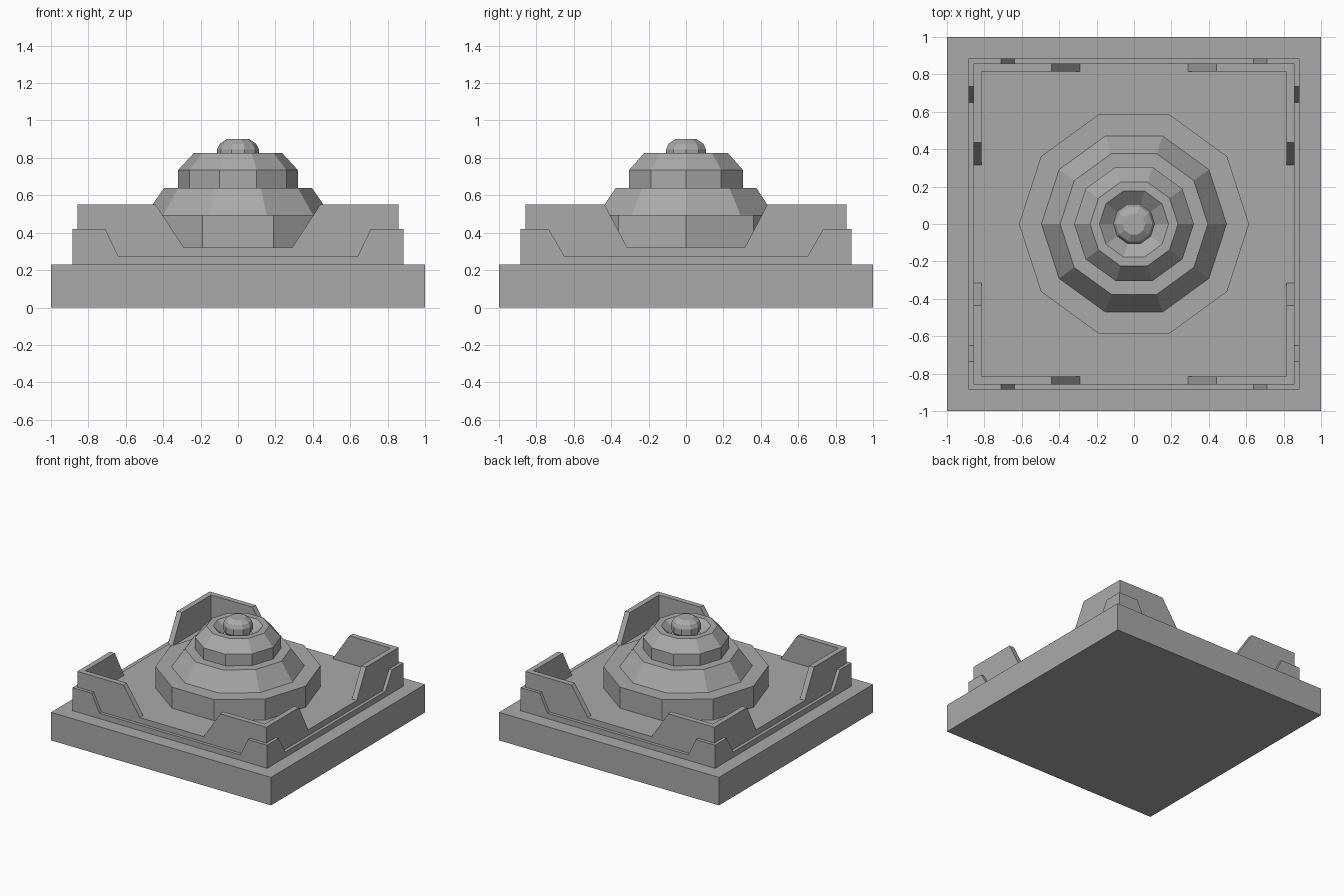
import bpy, bmesh, math

if "Cube" in bpy.data.objects:
    bpy.data.objects.remove(bpy.data.objects["Cube"], do_unlink=True)

stone = bpy.data.materials.new("grey_stone")
stone.use_nodes = True
stone.diffuse_color = (0.4, 0.4, 0.4, 1)
stone.node_tree.nodes["Principled BSDF"].inputs["Base Color"].default_value = (0.4, 0.4, 0.4, 1)


def finish(name, bm):
    bmesh.ops.recalc_face_normals(bm, faces=bm.faces)
    mesh = bpy.data.meshes.new(name)
    bm.to_mesh(mesh)
    bm.free()
    mesh.materials.append(stone)
    ob = bpy.data.objects.new(name, mesh)
    bpy.context.collection.objects.link(ob)
    return ob


def block(name, half, z0, z1):
    bm = bmesh.new()
    bmesh.ops.create_cube(bm, size=1)
    for v in bm.verts:
        v.co = (v.co.x * 2 * half, v.co.y * 2 * half, z0 + (v.co.z + 0.5) * (z1 - z0))
    return finish(name, bm)


def loft(name, rings, sides=10):
    """Stack of (radius, height) polygon rings, capped at both ends."""
    bm = bmesh.new()
    loops = []
    for r, z in rings:
        loops.append([bm.verts.new((r * math.cos(math.tau * i / sides),
                                    r * math.sin(math.tau * i / sides), z))
                      for i in range(sides)])
    for a, b in zip(loops, loops[1:]):
        for i in range(sides):
            j = (i + 1) % sides
            bm.faces.new((a[i], a[j], b[j], b[i]))
    bm.faces.new(loops[0])
    bm.faces.new(loops[-1])
    return finish(name, bm)


def notched_wall(name, half, thick, notch, z0, z1, z2, turn):
    """Mitred wall with a sloped gap in the middle, turned about z."""
    bm = bmesh.new()
    low, high = notch
    skins = []
    for depth, h in ((half, half), (half - thick, half - thick)):
        side = [(h, z0), (h, z2), (high, z2), (low, z1)]
        profile = side + [(-x, z) for x, z in reversed(side)]
        skins.append([bm.verts.new((x, -depth, z)) for x, z in profile])
    a, b = skins
    bm.faces.new(a)
    bm.faces.new(b)
    for i in range(len(a)):
        j = (i + 1) % len(a)
        bm.faces.new((a[i], a[j], b[j], b[i]))
    ob = finish(name, bm)
    ob.rotation_euler.z = turn * math.pi / 2


# Square base and raised floor
block("base", 1.0, 0, 0.23)
block("courtyard_floor", 0.815, 0.23, 0.322)

# Corner walls, outer low and inner high, on all four sides
for turn, side in enumerate(("front", "left", "back", "right")):
    along_x = turn % 2 == 0
    notched_wall("outer_wall_" + side, 0.885, 0.026,
                 (0.64, 0.71) if along_x else (0.65, 0.735), 0.23, 0.275, 0.42, turn)
    notched_wall("inner_wall_" + side, 0.859, 0.044,
                 (0.29, 0.44) if along_x else (0.315, 0.435), 0.23, 0.322, 0.55, turn)

# Ten-sided tiers
loft("lower_drum", [(0.615, 0.322), (0.615, 0.495)])
loft("sloped_tier", [(0.495, 0.495), (0.395, 0.64)])
# Dome with a sunken bowl in its crown
loft("dome", [(0.32, 0.64), (0.32, 0.735), (0.235, 0.827), (0.185, 0.827), (0.11, 0.765)])
# Round finial inside the bowl
loft("finial", [(0.09, 0.765), (0.112, 0.8), (0.112, 0.845), (0.098, 0.875), (0.06, 0.9)])
